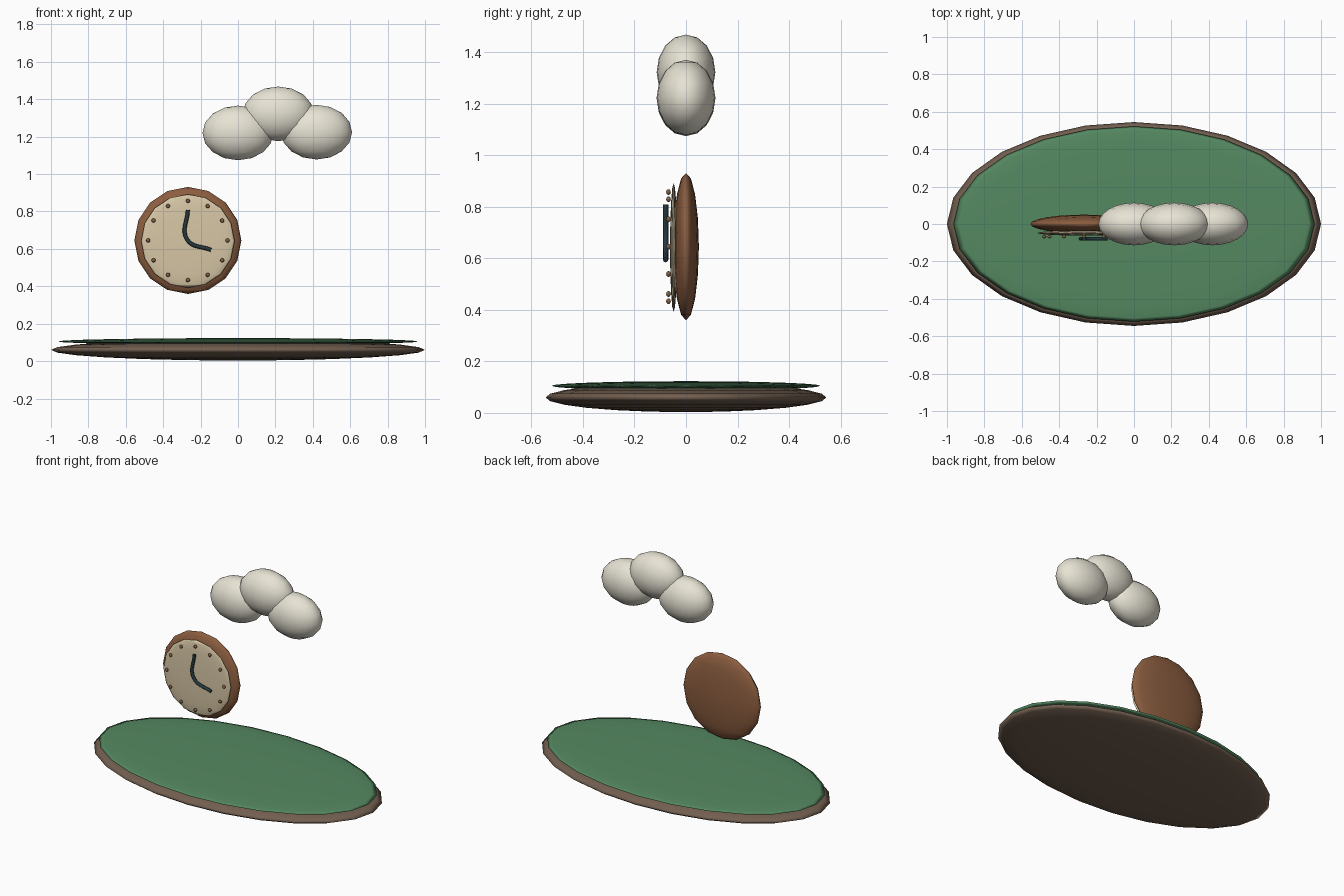
import bpy, math

if "Cube" in bpy.data.objects:
    bpy.data.objects.remove(bpy.data.objects["Cube"])


def material(name, rgb):
    m = bpy.data.materials.new(name)
    m.diffuse_color = (*rgb, 1)
    m.use_nodes = True
    m.node_tree.nodes["Principled BSDF"].inputs["Base Color"].default_value = m.diffuse_color
    return m


SOIL = material("soil", (0.17, 0.115, 0.08))
GRASS = material("grass", (0.09, 0.25, 0.12))
WOOD = material("wood", (0.26, 0.11, 0.05))
CREAM = material("cream", (0.68, 0.57, 0.38))
STUD = material("stud", (0.22, 0.12, 0.06))
DARK = material("dark", (0.02, 0.04, 0.05))
WHITE = material("white", (0.80, 0.77, 0.66))


def ellipsoid(name, loc, radii, mat, seg=24, rings=8):
    bpy.ops.mesh.primitive_uv_sphere_add(segments=seg, ring_count=rings, radius=1, location=loc)
    o = bpy.context.object
    o.name = name
    o.scale = radii
    bpy.ops.object.transform_apply(location=False, rotation=False, scale=True)
    bpy.ops.object.shade_smooth()
    o.data.materials.append(mat)
    return o


# Island base and grass top
ellipsoid("ground_base", (0, 0, 0.06), (1.0, 0.545, 0.057), SOIL, rings=12)
ellipsoid("grass_top", (0, 0, 0.105), (0.965, 0.522, 0.018), GRASS, rings=12)

# Clock case and dial
cx, cz = -0.268, 0.645
ellipsoid("clock_case", (cx, 0, cz), (0.286, 0.05, 0.286), WOOD)
ellipsoid("clock_dial", (cx, -0.048, cz - 0.003), (0.25, 0.014, 0.25), CREAM)

# Twelve hour studs
for i in range(12):
    a = math.radians(30 * i)
    ellipsoid(f"hour_stud_{i + 1}",
              (cx + 0.212 * math.sin(a), -0.068, cz + 0.212 * math.cos(a)),
              (0.011, 0.009, 0.011), STUD, 12, 8)

# Bent clock hands as one swept tube
curve = bpy.data.curves.new("clock_hands", "CURVE")
curve.dimensions = "3D"
curve.bevel_depth = 0.0105
curve.bevel_resolution = 2
curve.use_fill_caps = True
curve.resolution_u = 8
sp = curve.splines.new("BEZIER")
path = [(cx, 0.808), (cx - 0.004, 0.65), (-0.144, 0.594)]
sp.bezier_points.add(len(path) - 1)
for p, (x, z) in zip(sp.bezier_points, path):
    p.co = (x, -0.079, z)
    p.handle_left_type = p.handle_right_type = "AUTO"
hands = bpy.data.objects.new("clock_hands", curve)
bpy.context.collection.objects.link(hands)
curve.materials.append(DARK)

# Cloud puffs
for i, (x, z) in enumerate([(0.0, 1.22), (0.215, 1.322), (0.42, 1.224)]):
    ellipsoid(f"cloud_puff_{i + 1}", (x, 0, z), (0.19, 0.114, 0.146), WHITE)
